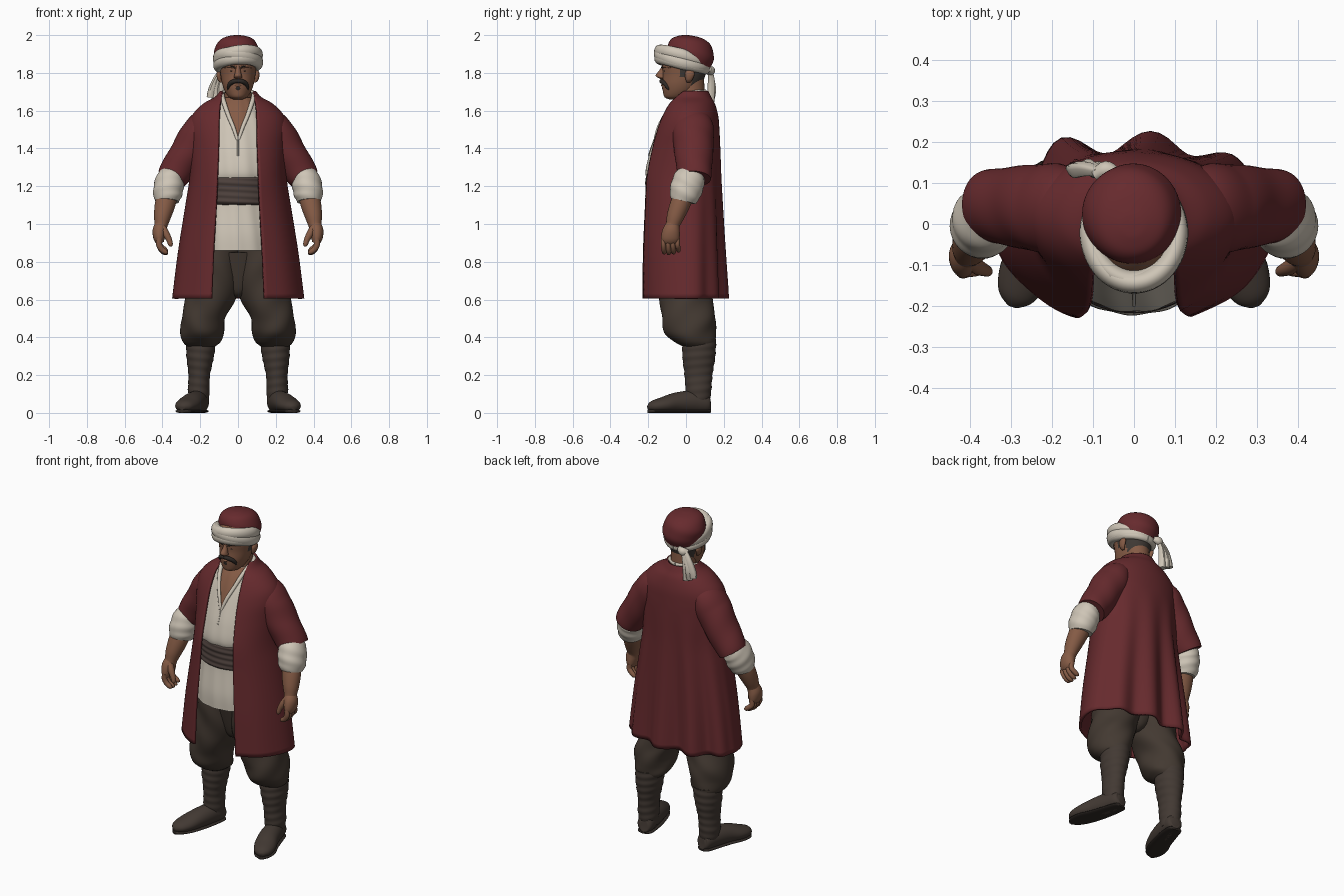
import bpy, bmesh, math
from mathutils import Vector

def mat(name, r, g, b):
    m = bpy.data.materials.new(name)
    m.diffuse_color = (r, g, b, 1)
    return m

RED = mat("wine red cloth", 0.135, 0.0235, 0.027)
WHITE = mat("cream linen", 0.62, 0.56, 0.47)
SKIN = mat("tanned skin", 0.235, 0.105, 0.060)
PANTS = mat("dark brown cloth", 0.056, 0.041, 0.031)
BOOT = mat("boot leather", 0.055, 0.041, 0.033)
SASH = mat("brown sash", 0.073, 0.051, 0.044)
HAIR = mat("dark hair", 0.027, 0.022, 0.019)
GREY = mat("greying hair", 0.050, 0.041, 0.035)
SOLE = mat("dark sole", 0.030, 0.023, 0.019)

def spline(pts, n):
    """Catmull-Rom resampling of tuples."""
    out = []
    for i in range(len(pts) - 1):
        p0, p1, p2, p3 = (pts[max(0, min(len(pts) - 1, i + k))] for k in (-1, 0, 1, 2))
        for j in range(n):
            t = j / n
            out.append(tuple(0.5 * (2 * b + (c - a) * t + (2 * a - 5 * b + 4 * c - d) * t * t
                       + (3 * b - a - 3 * c + d) * t ** 3) for a, b, c, d in zip(p0, p1, p2, p3)))
    return out + [tuple(pts[-1])]

def finish(name, bm, mats, mirror=False, rule=None):
    bmesh.ops.recalc_face_normals(bm, faces=bm.faces)
    if rule:
        for f in bm.faces:
            f.material_index = rule(f.calc_center_median())
    me = bpy.data.meshes.new(name)
    bm.to_mesh(me)
    bm.free()
    for m in mats:
        me.materials.append(m)
    ob = bpy.data.objects.new(name, me)
    bpy.context.collection.objects.link(ob)
    if mirror:
        ob.modifiers.new("mirror", 'MIRROR').use_clip = False
    return ob

def loft(name, secs, mats, n=5, sides=32, up=False, ripple=(0, 0, 0), mirror=False, rule=None, floor=False):
    """Elliptical sections (x, y, z, ra, rb) swept along their own path, or stacked along z."""
    secs = spline(secs, n)
    P = [Vector(s[:3]) for s in secs]
    whole = P[-1] - P[0]
    ref = Vector((0, 1, 0)) if up or abs(whole.z) > 0.6 * whole.length > 0 else Vector((0, 0, 1))
    bm = bmesh.new()
    rings = []
    for i, s in enumerate(secs):
        t = Vector((0, 0, 1)) if up else (P[min(i + 1, len(P) - 1)] - P[max(i - 1, 0)]).normalized()
        a = ref.cross(t).normalized()
        b = t.cross(a)
        ring = []
        for k in range(sides):
            w = 2 * math.pi * k / sides
            f = 1 + ripple[0] * math.sin(ripple[1] * w + ripple[2] * s[2])
            v = P[i] + a * (s[3] * f * math.cos(w)) + b * (s[4] * f * math.sin(w))
            if floor:
                v.z = max(v.z, 0)
            ring.append(bm.verts.new(v))
        rings.append(ring)
    for r0, r1 in zip(rings, rings[1:]):
        for k in range(sides):
            bm.faces.new((r0[k], r0[(k + 1) % sides], r1[(k + 1) % sides], r1[k]))
    bm.faces.new(rings[0])
    bm.faces.new(rings[-1])
    return finish(name, bm, mats, mirror, rule)

def fb(z, rx, front, back):
    """Section from a half width and the front and back y."""
    return (0, (front + back) / 2, z, rx, (back - front) / 2)

# Boots, soles and wrapped shins
foot = [(-.197, .128, .05, .025, .035), (-.2, .112, .05, .046, .05), (-.215, .04, .058, .055, .06),
        (-.24, -.05, .054, .06, .054), (-.268, -.12, .042, .062, .042), (-.288, -.175, .034, .046, .03),
        (-.297, -.2, .028, .015, .012)]
loft("boot_foot", foot, [BOOT], mirror=True, floor=True)
loft("boot_sole", [(x, y, .009, a - .001, .011) for x, y, z, a, b in foot], [SOLE], mirror=True, floor=True)
loft("shin_wrap", [(-.205, .068, .04, .05, .055), (-.208, .066, .12, .057, .068), (-.205, .066, .2, .057, .074),
     (-.2, .068, .3, .073, .087), (-.195, .07, .39, .08, .09)], [BOOT], n=16, up=True, ripple=(.018, 1, 140), mirror=True)

# Baggy trousers with a low seat
loft("trouser_leg", [(-.195, .062, .352, .076, .08), (-.192, .045, .378, .1, .108), (-.19, .022, .425, .113, .134),
     (-.183, .015, .5, .117, .144), (-.147, .0, .6, .13, .138), (-.122, -.005, .72, .13, .138),
     (-.11, -.01, .86, .125, .14), (-.1, -.02, 1.1, .11, .13)],
     [PANTS], n=8, sides=48, up=True, ripple=(.03, 4, 34), mirror=True)
loft("trouser_seat", [(0, 0, .61, .02, .04), (0, 0, .635, .06, .075), (0, 0, .7, .12, .1), (0, -.005, .85, .18, .13)],
     [PANTS], up=True)

# Shirt with an open neck showing the chest
loft("shirt", [fb(.86, .21, -.222, .13), fb(.95, .205, -.22, .13), fb(1.1, .19, -.2, .13), fb(1.2, .19, -.197, .13),
     fb(1.27, .195, -.215, .13), fb(1.36, .195, -.198, .13), fb(1.45, .19, -.168, .13), fb(1.55, .165, -.128, .125),
     fb(1.62, .125, -.09, .12), fb(1.67, .082, -.05, .1)], [WHITE, SKIN], n=9, sides=160, up=True, ripple=(.01, 14, 6),
     rule=lambda c: int(c.y < 0 and abs(c.x) < (c.z - 1.45) * .40))
loft("shirt_collar", [(-.003, -.165, 1.445, .008, .007), (-.024, -.147, 1.51, .010, .008), (-.049, -.116, 1.57, .011, .009),
     (-.070, -.076, 1.63, .012, .011), (-.083, -.022, 1.675, .013, .013), (-.075, .05, 1.697, .012, .012),
     (0, .102, 1.702, .01, .01)], [WHITE], sides=12, mirror=True)
loft("shirt_placket", [(0, -.168, 1.45, .004, .003), (0, -.187, 1.40, .004, .002), (0, -.2, 1.36, .004, .002)],
     [WHITE], sides=10)

# Wound sash
loft("waist_sash", [fb(1.10, .19, -.2, .135), fb(1.12, .205, -.214, .14), fb(1.18, .205, -.213, .14),
     fb(1.235, .205, -.216, .14), fb(1.252, .19, -.2, .135)], [SASH], n=12, sides=64, up=True, ripple=(.013, 2, 190))

# Open coat: rows of (z, half width, front edge y, back y, half opening)
def coat():
    rows = spline([(.605, .343, -.222, .197, .138), (.85, .312, -.22, .188, .128), (1.1, .272, -.21, .18, .114),
                   (1.25, .25, -.202, .176, .108), (1.4, .25, -.172, .174, .102), (1.5, .255, -.145, .17, .1),
                   (1.57, .238, -.118, .164, .098), (1.63, .182, -.085, .148, .094), (1.667, .118, -.05, .128, .086),
                   (1.70, .09, -.01, .112, .08)], 6)
    bm = bmesh.new()
    grid = []
    for z, rx, yf, yb, op in rows:
        t0 = math.asin(min(.95, op / rx))
        cy = .02
        low = max(0, min(1, (1.45 - z) / .8))
        row = []
        for k in range(97):
            t = t0 + (2 * math.pi - 2 * t0) * k / 96
            c = math.cos(t)
            ry = (cy - yf) / max(.5, math.cos(t0)) if c > 0 else yb - cy
            back = max(0, -c) * (.13 + .16 * max(0, math.sin(t - math.pi)))
            f = 1 + low * (back * math.cos(10 * (t - math.pi) + 1.2) + .012 * math.sin(9 * t))
            row.append(bm.verts.new((rx * math.sin(t) * (1 + (f - 1) * .25), cy - ry * c * f, z)))
        grid.append(row)
    for r0, r1 in zip(grid, grid[1:]):
        for k in range(96):
            bm.faces.new((r0[k], r0[k + 1], r1[k + 1], r1[k]))
    ob = finish("long_coat", bm, [RED])
    so = ob.modifiers.new("thickness", 'SOLIDIFY')
    so.thickness = .014
    so.offset = 0
coat()
loft("coat_sleeve", [(-.10, .035, 1.555, .06, .08), (-.172, .037, 1.52, .09, .105), (-.215, .038, 1.455, .1, .11),
     (-.275, .042, 1.36, .094, .1), (-.335, .044, 1.268, .086, .092), (-.352, .043, 1.24, .08, .088)],
     [RED], n=8, sides=40, ripple=(.015, 2, 45), mirror=True)

# Rolled shirt cuffs, forearms and hands
loft("rolled_cuff", [(-.34, .04, 1.28, .06, .065), (-.358, .018, 1.235, .076, .084), (-.368, .003, 1.19, .079, .086),
     (-.374, -.008, 1.15, .075, .08), (-.376, -.015, 1.12, .064, .066)], [WHITE], n=7, ripple=(.02, 2, 110), mirror=True)
loft("forearm", [(-.37, -.005, 1.17, .055, .055), (-.387, -.033, 1.1, .054, .053), (-.4, -.056, 1.04, .045, .046),
     (-.407, -.07, .995, .035, .037), (-.41, -.076, .97, .032, .04)], [SKIN], mirror=True)
loft("palm", [(-.406, -.068, 1.0, .032, .034), (-.415, -.078, .965, .037, .046), (-.417, -.083, .925, .031, .049),
     (-.412, -.083, .9, .02, .042)], [SKIN], mirror=True)
for i in range(4):
    y = -.12 + .025 * i
    d = (.004, 0, .004, .014)[i]
    loft("finger_%d" % (i + 1), [(-.415, y, .925, .015, .013), (-.418, y, .893, .016, .013), (-.404, y + .003, .862 + d, .015, .013),
         (-.382, y + .005, .847 + d, .013, .012), (-.37, y + .006, .846 + d, .004, .004)], [SKIN], n=3, sides=12, mirror=True)
loft("thumb", [(-.402, -.09, .985, .018, .02), (-.382, -.105, .95, .019, .019), (-.364, -.113, .915, .015, .015),
     (-.357, -.116, .89, .012, .012), (-.356, -.116, .88, .004, .004)], [SKIN], n=3, sides=14, mirror=True)

# Neck and head, with hair on the back and sides
loft("neck", [(0, .03, 1.56, .09, .08), (0, .032, 1.64, .076, .074), (0, .025, 1.7, .07, .074), (0, .02, 1.78, .07, .075)],
     [SKIN], up=True)
loft("head", [(0, -.055, 1.66, .025, .035), (0, -.05, 1.672, .048, .064), (0, -.036, 1.70, .068, .086),
     (0, -.022, 1.74, .083, .104), (0, -.01, 1.79, .092, .113), (0, -.008, 1.84, .098, .118), (0, -.008, 1.9, .097, .115),
     (0, -.005, 1.95, .07, .08)], [SKIN, GREY], n=8, sides=64, up=True,
     rule=lambda c: int(c.z > 1.735 and c.y > .03 or c.z > 1.775 and c.y > -.035))
loft("nose", [(0, -.112, 1.842, .011, .014), (0, -.122, 1.815, .013, .018), (0, -.134, 1.79, .019, .026),
     (0, -.13, 1.777, .022, .024), (0, -.12, 1.768, .012, .014)], [SKIN], sides=20, up=True)
loft("ear", [(-.09, .014, 1.75, .006, .01), (-.098, .016, 1.765, .011, .018), (-.101, .02, 1.795, .013, .026),
     (-.096, .02, 1.818, .008, .014)], [SKIN], sides=16, up=True, mirror=True)
loft("brow_ridge", [(-.008, -.121, 1.828, .007, .007), (-.04, -.112, 1.836, .01, .009), (-.075, -.078, 1.83, .006, .006)],
     [SKIN], sides=12, mirror=True)
loft("eyebrow", [(-.014, -.129, 1.829, .003, .003), (-.04, -.119, 1.836, .004, .004), (-.07, -.088, 1.831, .003, .002)],
     [HAIR], sides=10, mirror=True)
loft("eye", [(-.02, -.117, 1.81, .002, .002), (-.035, -.112, 1.811, .005, .004), (-.052, -.1, 1.809, .002, .002)],
     [HAIR], sides=10, mirror=True)
loft("moustache", [(0, -.131, 1.757, .01, .01), (-.022, -.128, 1.755, .012, .012), (-.042, -.111, 1.742, .012, .012),
     (-.051, -.096, 1.722, .009, .009), (-.052, -.09, 1.708, .003, .003)], [HAIR], sides=14, mirror=True)
loft("lower_lip", [(-.026, -.113, 1.735, .003, .003), (0, -.125, 1.735, .007, .007), (.026, -.113, 1.735, .003, .003)],
     [SKIN], sides=12)
loft("chin_tuft", [(0, -.12, 1.726, .012, .007), (0, -.119, 1.714, .015, .007), (0, -.116, 1.702, .006, .004)],
     [HAIR], sides=14, up=True)

# Cap and wound head cloth, lower at the back
loft("cap", [(0, .028, 1.825, .1, .1), (-.004, .026, 1.87, .116, .12), (-.006, .023, 1.915, .119, .121),
     (-.006, .016, 1.955, .106, .108), (-.004, .006, 1.983, .078, .08), (-.004, -.002, 1.997, .036, .036),
     (-.004, -.002, 2.0, .008, .008)], [RED], n=6, sides=48, up=True, ripple=(.012, 2, 70))
for i, (dz, tilt, r, ra, rb) in enumerate([(-.022, .05, .0, .026, .032), (.0, -.1, .004, .024, .034),
                                           (.014, .13, .002, .025, .033), (.0, 0, -.004, .026, .044)]):
    ring = []
    for k in range(25):
        w = math.pi / 2 + 2 * math.pi * k / 24
        x, y = (.105 + r) * math.cos(w), -.018 + (.124 + r) * math.sin(w)
        s = 1 - .25 * max(0, math.sin(w))
        ring.append((x, y, 1.861 + dz * s - .27 * y + tilt * x * s, ra * s, rb * s))
    loft("head_wrap_%d" % (i + 1), ring, [WHITE], n=3, sides=16)

# Hanging ends of the head cloth
loft("wrap_knot", [(-.04, .122, 1.82, .012, .015), (-.068, .132, 1.812, .022, .024), (-.095, .118, 1.805, .014, .018)],
     [WHITE], sides=16)
for i, x in enumerate((-.095, -.12, -.145)):
    loft("wrap_tail_%d" % (i + 1), [(-.07 - .008 * i, .128, 1.815, .012, .012), (x * .6 - .03, .134, 1.765, .016, .017),
         (x * .9 - .008, .133 + .006 * (i % 2), 1.71, .019, .02), (x, .133, 1.645 + .012 * i, .021, .017)],
         [WHITE], sides=16, ripple=(.1, 4, 0))

# Smooth shading with sharp rims
bpy.ops.object.select_all(action='SELECT')
bpy.context.view_layer.objects.active = bpy.context.selected_objects[0]
bpy.ops.object.shade_smooth_by_angle(angle=math.radians(50))
